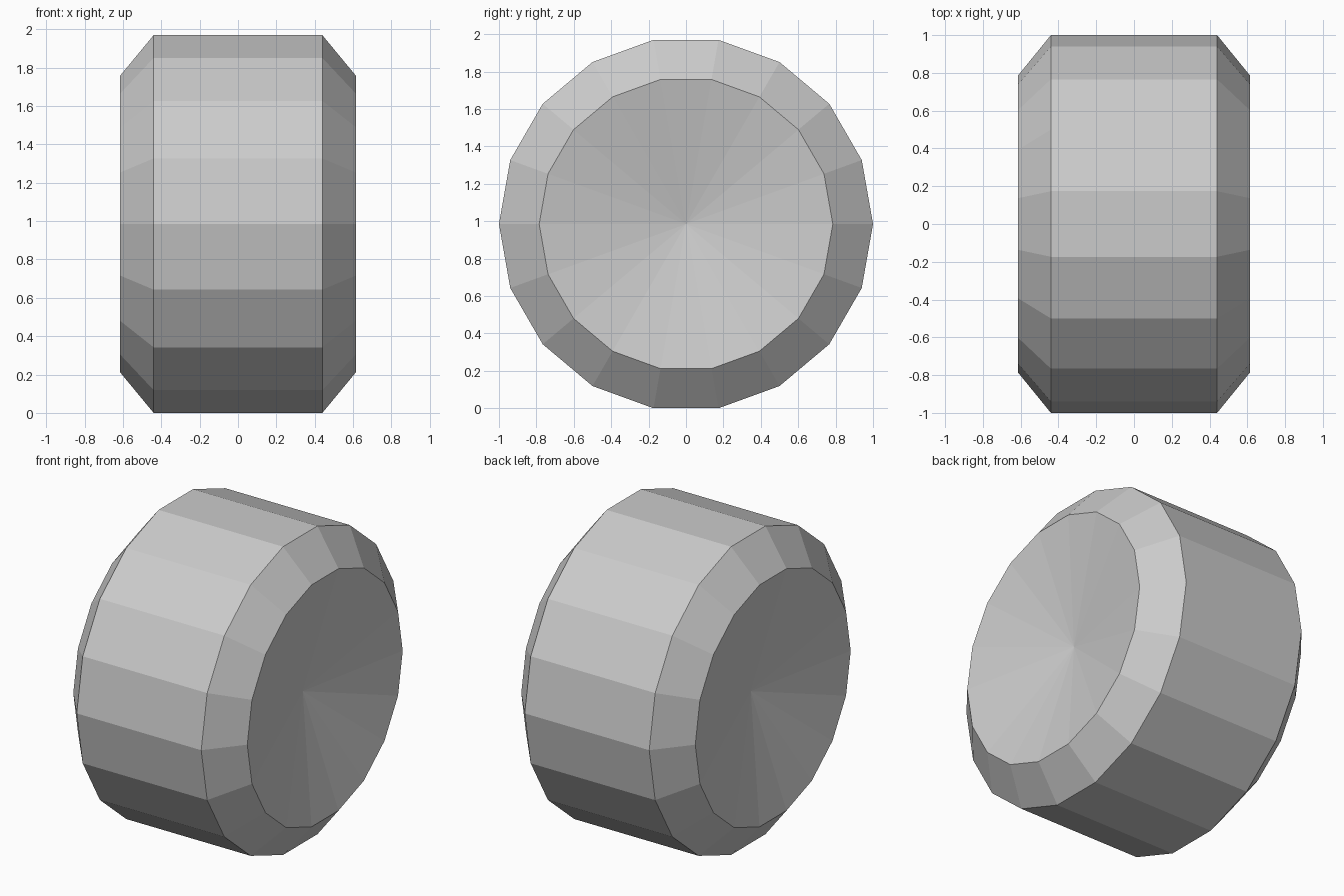
import bpy, bmesh
from math import sin, cos, radians

if "Cube" in bpy.data.objects:
    bpy.data.objects.remove(bpy.data.objects["Cube"])

SIDES = 18
# half profile (x, radius), mirrored to the other side
half = [(0.615, 0.785), (0.44, 1.0)]
profile = half + [(-x, r) for x, r in reversed(half)]
HUB_X = 0.458                      # dished centre of each side
CZ = sin(radians(80))              # wheel rests on a flat facet

bm = bmesh.new()

# rings of the tread and bevels
rings = []
for x, r in profile:
    rings.append([bm.verts.new((x, r * cos(radians(20 * i)), CZ + r * sin(radians(20 * i))))
                  for i in range(SIDES)])
for a, b in zip(rings, rings[1:]):
    for i in range(SIDES):
        j = (i + 1) % SIDES
        bm.faces.new((a[i], a[j], b[j], b[i]))

# dished side fans
for ring, x in ((rings[0], HUB_X), (rings[-1], -HUB_X)):
    hub = bm.verts.new((x, 0, CZ))
    for i in range(SIDES):
        bm.faces.new((ring[i], ring[(i + 1) % SIDES], hub))

bmesh.ops.recalc_face_normals(bm, faces=bm.faces)
mesh = bpy.data.meshes.new("wheel")
bm.to_mesh(mesh)
bm.free()
bpy.context.collection.objects.link(bpy.data.objects.new("wheel", mesh))
